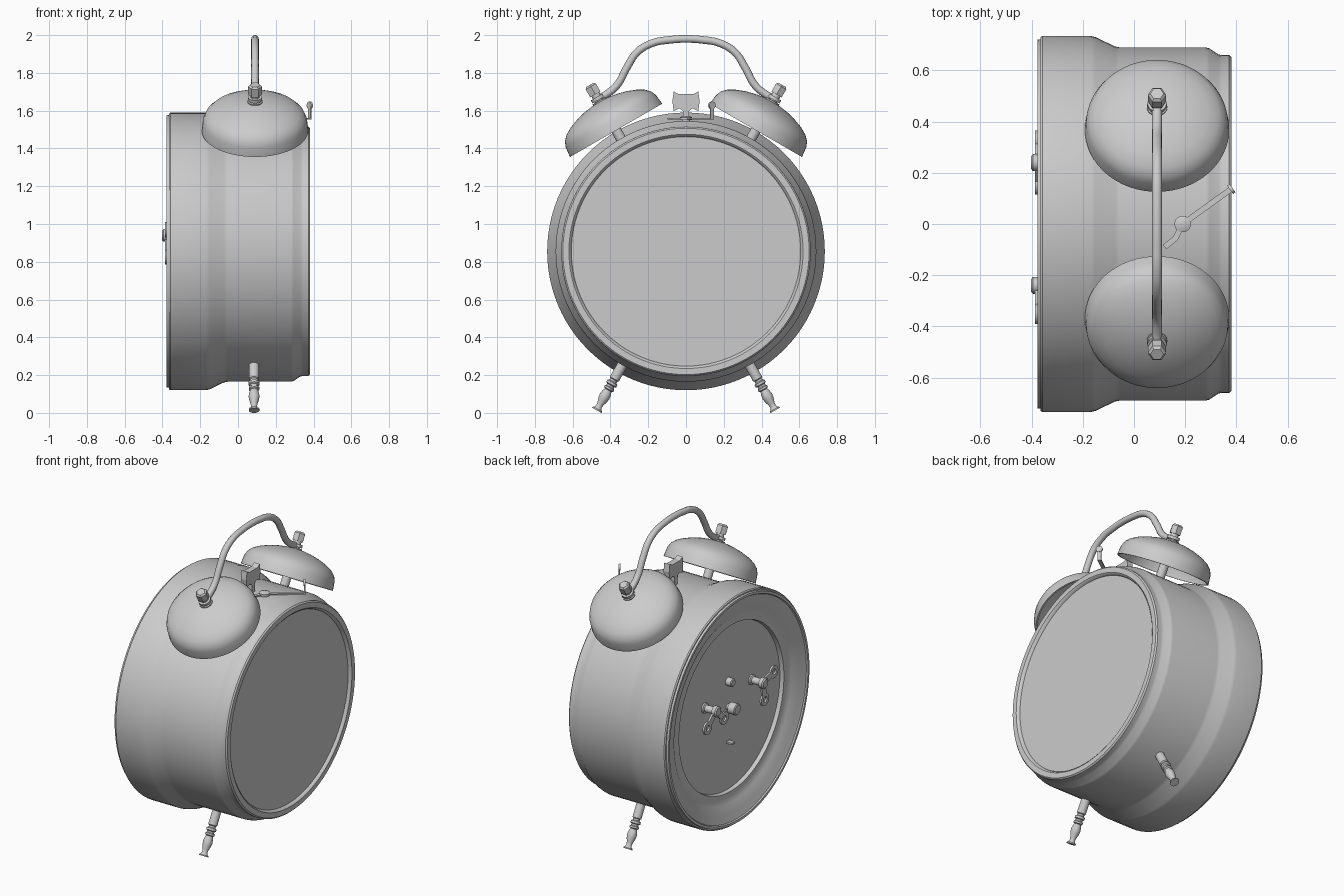
import bpy, bmesh, math
from mathutils import Vector

if "Cube" in bpy.data.objects:
    bpy.data.objects.remove(bpy.data.objects["Cube"])

CZ = 0.855          # height of the clock's axis
BX = 0.09           # x of bells, handle, hammer and legs


def finish(name, bm, smooth=True):
    bmesh.ops.recalc_face_normals(bm, faces=bm.faces)
    me = bpy.data.meshes.new(name)
    bm.to_mesh(me)
    bm.free()
    ob = bpy.data.objects.new(name, me)
    bpy.context.collection.objects.link(ob)
    if smooth:
        bpy.ops.object.select_all(action='DESELECT')
        ob.select_set(True)
        bpy.context.view_layer.objects.active = ob
        bpy.ops.object.shade_smooth_by_angle(angle=math.radians(35))
    return ob


def lathe(name, profile, origin, axis, n=32, closed=False):
    """Revolve (distance along axis, radius) points around an axis."""
    q = Vector(axis).to_track_quat('Z', 'Y')
    o = Vector(origin)
    bm = bmesh.new()
    rings = []
    for d, r in profile:
        if r == 0:
            rings.append([bm.verts.new(o + q @ Vector((0, 0, d)))])
        else:
            rings.append([bm.verts.new(o + q @ Vector((r * math.cos(a), r * math.sin(a), d)))
                          for a in (2 * math.pi * i / n for i in range(n))])
    pairs = list(zip(rings, rings[1:]))
    if closed:
        pairs.append((rings[-1], rings[0]))
    for a, b in pairs:
        for i in range(n):
            j = (i + 1) % n
            if len(a) == 1:
                bm.faces.new((a[0], b[i], b[j]))
            elif len(b) == 1:
                bm.faces.new((a[i], a[j], b[0]))
            else:
                bm.faces.new((a[i], a[j], b[j], b[i]))
    return finish(name, bm)


def prism(name, pts, x0, x1):
    """Extrude a (y, z) outline along x."""
    bm = bmesh.new()
    f = bm.faces.new([bm.verts.new((x0, y, z)) for y, z in pts])
    r = bmesh.ops.extrude_face_region(bm, geom=[f])
    bmesh.ops.translate(bm, vec=(x1 - x0, 0, 0),
                        verts=[v for v in r['geom'] if isinstance(v, bmesh.types.BMVert)])
    return finish(name, bm, False)


def bar(name, a, b, w, t, normal):
    """Flat bar from a to b, w wide and t thick along normal."""
    a, b, nrm = Vector(a), Vector(b), Vector(normal)
    side = (b - a).cross(nrm).normalized() * w / 2
    up = nrm.normalized() * t / 2
    bm = bmesh.new()
    ends = [[bm.verts.new(p + s) for s in (side + up, up - side, -side - up, side - up)] for p in (a, b)]
    bm.faces.new(ends[0])
    bm.faces.new(ends[1])
    for i in range(4):
        j = (i + 1) % 4
        bm.faces.new((ends[0][i], ends[0][j], ends[1][j], ends[1][i]))
    return finish(name, bm, False)


def tube(name, pts, radius):
    cu = bpy.data.curves.new(name, 'CURVE')
    cu.dimensions = '3D'
    cu.bevel_depth = radius
    cu.bevel_resolution = 4
    cu.resolution_u = 6
    cu.use_fill_caps = True
    sp = cu.splines.new('BEZIER')
    sp.bezier_points.add(len(pts) - 1)
    for bp, p in zip(sp.bezier_points, pts):
        bp.co = p
        bp.handle_left_type = bp.handle_right_type = 'AUTO'
    ob = bpy.data.objects.new(name, cu)
    bpy.context.collection.objects.link(ob)
    return ob


X = (1, 0, 0)
CENTRE = (0, 0, CZ)

# Case: stepped drum with recessed back plate
lathe("case", [(-0.30, 0), (-0.30, 0.53), (-0.325, 0.535), (-0.325, 0.585), (-0.335, 0.60),
               (-0.355, 0.66), (-0.37, 0.70), (-0.378, 0.705), (-0.378, 0.72), (-0.365, 0.722),
               (-0.365, 0.73), (-0.358, 0.735), (-0.17, 0.735), (-0.15, 0.73), (-0.075, 0.694),
               (-0.055, 0.69), (0.28, 0.69), (0.295, 0.686), (0.33, 0.662), (0.345, 0.66),
               (0.372, 0.66), (0.38, 0.652), (0.38, 0.62), (0.374, 0.612), (0.36, 0.607)],
      CENTRE, X, 96)
# Front glass
lathe("front_glass", [(0.362, 0), (0.362, 0.607)], CENTRE, X, 96)

# Bells, posts, bolts and legs, left and right
for s, side in ((-1, "left"), (1, "right")):
    ax = (0, s * 0.5, math.sqrt(0.75))
    o = (BX, 0, CZ)
    lathe(side + "_bell", [(0.915, 0), (0.913, 0.05), (0.905, 0.10), (0.892, 0.15), (0.873, 0.20),
                           (0.85, 0.24), (0.825, 0.264), (0.795, 0.276), (0.74, 0.282), (0.74, 0.272),
                           (0.795, 0.266), (0.822, 0.253), (0.845, 0.23), (0.866, 0.19),
                           (0.89, 0.12), (0.90, 0.05), (0.902, 0)], o, ax, 64)
    lathe(side + "_bell_post", [(0.67, 0), (0.67, 0.027), (0.77, 0.027), (0.775, 0.015), (0.905, 0.015), (0.905, 0)], o, ax)
    lathe(side + "_bell_washer", [(0.905, 0), (0.905, 0.04), (0.92, 0.04), (0.922, 0.024),
                                  (0.97, 0.024), (0.97, 0)], o, ax)
    lathe(side + "_handle_eyelet", [(0.926, 0), (0.926, 0.037), (0.944, 0.037), (0.944, 0)], o, ax)
    lathe(side + "_bell_nut", [(0.96, 0), (0.96, 0.036), (1.008, 0.036), (1.018, 0.026), (1.018, 0)], o, ax, 6)
    # Turned leg
    la = math.radians(29.3)
    lathe(side + "_leg", [(0.66, 0), (0.66, 0.027), (0.775, 0.027), (0.78, 0.021), (0.79, 0.021),
                          (0.795, 0.030), (0.808, 0.030), (0.813, 0.022), (0.822, 0.022), (0.827, 0.028),
                          (0.837, 0.028), (0.842, 0.02), (0.86, 0.026), (0.88, 0.029), (0.90, 0.026),
                          (0.925, 0.018), (0.94, 0.016), (0.952, 0.02), (0.958, 0.028), (0.965, 0.028), (0.965, 0)],
          (0.085, 0, CZ), (0, s * math.sin(la), -math.cos(la)))

# Carrying handle, mirrored half path
half = [(0.465, 1.664), (0.42, 1.688), (0.365, 1.735), (0.312, 1.83), (0.26, 1.908), (0.18, 1.957), (0.085, 1.975)]
path = [(-y, z) for y, z in half] + [(0, 1.98)] + half[::-1]
tube("handle", [(BX, y, z) for y, z in path], 0.02)

# Hammer between the bells
hr = [(0.015, 1.53), (0.015, 1.598), (0.035, 1.612), (0.065, 1.598), (0.072, 1.65),
      (0.065, 1.702), (0.04, 1.688)]
prism("hammer", hr + [(-y, z) for y, z in hr[::-1]], BX - 0.02, BX + 0.02)

# Alarm lever on top
UP = (0, 0, 1)
bar("lever_arm", (0.19, 0, 1.557), (0.38, 0.137, 1.557), 0.022, 0.008, UP)
bar("lever_tail", (0.19, 0, 1.557), (0.16, -0.06, 1.557), 0.022, 0.008, UP)
bar("lever_tail_tip", (0.163, -0.055, 1.557), (0.12, -0.09, 1.557), 0.022, 0.008, UP)
lathe("lever_pivot", [(1.535, 0), (1.535, 0.02), (1.55, 0.02), (1.55, 0.032), (1.565, 0.032), (1.572, 0.015), (1.572, 0)],
      (0.19, 0, 0), UP)
d = Vector((0.81, 0.585, 0))
bar("lever_tab", (0.38, 0.137, 1.553), (0.38, 0.137, 1.63), 0.022, 0.008, d)
lathe("lever_tab_tip", [(-0.006, 0), (-0.006, 0.02), (0.006, 0.02), (0.006, 0)], (0.38, 0.137, 1.628), d)

# Winding keys on the back, each with two looped wings
KZ = 0.94
for y, turn, side in ((0.24, 0, "alarm"), (-0.24, -57, "clock")):
    lathe(side + "_key_shaft", [(-0.295, 0), (-0.295, 0.032), (-0.31, 0.032), (-0.315, 0.022), (-0.37, 0.022),
                                (-0.372, 0.033), (-0.395, 0.033), (-0.402, 0.025), (-0.402, 0)], (0, y, KZ), X)
    for k in (-1, 1):
        a = math.radians(-90 + turn + k * 48)
        c, sn = math.cos(a), math.sin(a)
        lathe(side + "_key_loop", [(-0.386, 0.018), (-0.386, 0.04), (-0.374, 0.04), (-0.374, 0.018)],
              (0, y + 0.115 * c, KZ + 0.115 * sn), X, 24, True)
        bar(side + "_key_wing", (-0.38, y, KZ), (-0.38, y + 0.09 * c, KZ + 0.09 * sn), 0.04, 0.012, X)

# Setting knobs and slider on the back plate
lathe("setting_knob", [(-0.295, 0), (-0.295, 0.02), (-0.32, 0.02), (-0.32, 0.036), (-0.365, 0.036), (-0.37, 0.03), (-0.37, 0)],
      CENTRE, X, 12)
lathe("small_knob", [(-0.295, 0), (-0.295, 0.026), (-0.335, 0.026), (-0.34, 0.02), (-0.34, 0)], (0, 0, 1.02), X, 12)
bar("regulator_slider", (-0.295, 0, 0.63), (-0.34, 0, 0.63), 0.03, 0.012, UP)
